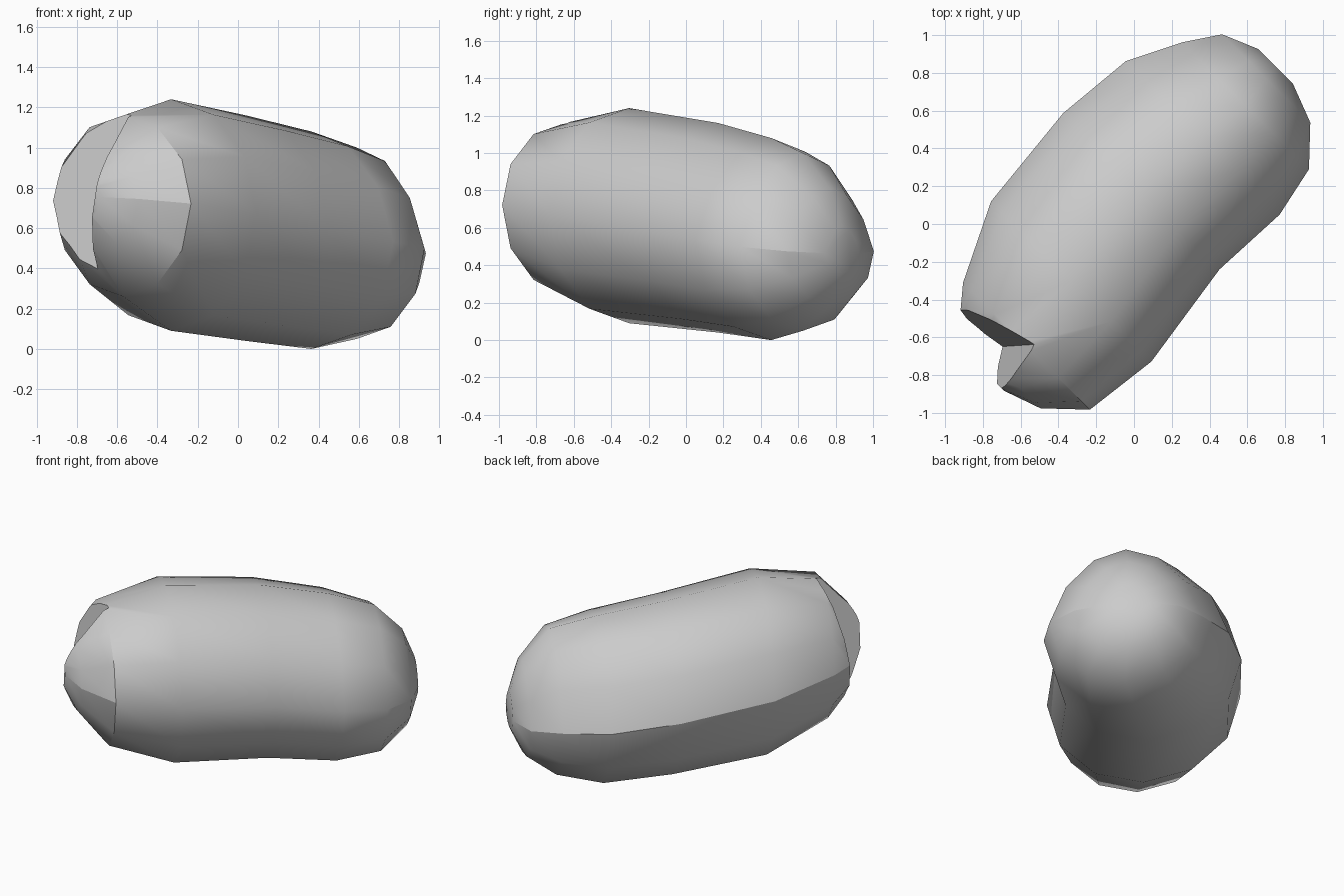
import bpy, bmesh, math
from mathutils import Vector

cube = bpy.data.objects.get("Cube")
if cube:
    bpy.data.objects.remove(cube)

SIDES = 12
# Cross-sections along the diagonal: position, narrow side, wide side, bottom, top
SECTIONS = [
    (-1.11, -0.14, 0.06, 0.64, 0.86), (-1.04, -0.34, 0.27, 0.49, 0.97),
    (-0.86, -0.53, 0.42, 0.26, 1.16), (-0.45, -0.58, 0.62, 0.09, 1.24),
    (0.15, -0.49, 0.68, 0.04, 1.16), (0.58, -0.51, 0.64, 0.00, 1.08),
    (0.86, -0.45, 0.50, 0.05, 1.00), (1.04, -0.28, 0.38, 0.19, 0.81),
    (1.12, -0.07, 0.19, 0.36, 0.61)]


def place(u, v, z):
    """Turn along/across/height into world space."""
    return Vector(((u - v) * math.sqrt(0.5), (u + v) * math.sqrt(0.5), z))


def new_object(name, bm):
    mesh = bpy.data.meshes.new(name)
    bm.to_mesh(mesh)
    bm.free()
    ob = bpy.data.objects.new(name, mesh)
    bpy.context.collection.objects.link(ob)
    return ob


def ring_point(section, i):
    u, v0, v1, z0, z1 = section
    a = math.tau * i / SIDES
    c, s = math.cos(a), math.sin(a)
    # The upper half narrows toward the back end
    c *= 1 - 0.22 * max(u, 0) * max(s, 0)
    vm, zm = (v0 + v1) / 2, 0.61 - 0.13 * u
    z = zm + s * ((z1 - zm) if s > 0 else (zm - z0))
    return place(u, vm + c * (v1 - v0) / 2, z)


# Rounded body lofted through the sections
bm = bmesh.new()
rings = [[bm.verts.new(ring_point(s, i)) for i in range(SIDES)] for s in SECTIONS]
for a, b in zip(rings, rings[1:]):
    for i in range(SIDES):
        j = (i + 1) % SIDES
        bm.faces.new((a[i], a[j], b[j], b[i]))
bm.faces.new(rings[0])
bm.faces.new(rings[-1])
bmesh.ops.recalc_face_normals(bm, faces=bm.faces)
# Hard ridge along the wide side and round both ends of the narrow side
half = SIDES // 2
for k in range(len(rings) - 1):
    bm.edges.get((rings[k][0], rings[k + 1][0])).smooth = False
    if k < 2 or k > 5:
        bm.edges.get((rings[k][half], rings[k + 1][half])).smooth = False
# Hard border where the front lobe meets the narrow side
for i in range(half - 2, half + 2):
    bm.edges.get((rings[2][i], rings[2][i + 1])).smooth = False
body = new_object("bean_body", bm)

# Wedge that cuts the cleft in the front end
bm = bmesh.new()
for u, v, z in ((-0.81, -0.09, 1.25), (-0.97, 0.05, 0.28)):
    for du, dv in ((0, 0), (-0.14, 0.62), (-0.6, -0.24)):
        bm.verts.new(place(u + du, v + dv, z))
bmesh.ops.convex_hull(bm, input=bm.verts)
bmesh.ops.recalc_face_normals(bm, faces=bm.faces)
cutter = new_object("cleft_cutter", bm)
cutter.hide_render = True

cut = body.modifiers.new("cleft", 'BOOLEAN')
cut.operation = 'DIFFERENCE'
cut.solver = 'EXACT'
cut.object = cutter
bpy.ops.object.select_all(action='DESELECT')
bpy.context.view_layer.objects.active = body
body.select_set(True)
bpy.ops.object.modifier_apply(modifier=cut.name)
bpy.data.objects.remove(cutter)

# Smooth shading that keeps the ridges and cleft crisp
bpy.ops.object.shade_smooth_by_angle(angle=math.radians(48), keep_sharp_edges=True)

grey = bpy.data.materials.new("plain_grey")
grey.use_nodes = True
color = (0.6, 0.6, 0.6, 1)
grey.diffuse_color = color
grey.node_tree.nodes["Principled BSDF"].inputs["Base Color"].default_value = color
body.data.materials.clear()
body.data.materials.append(grey)
